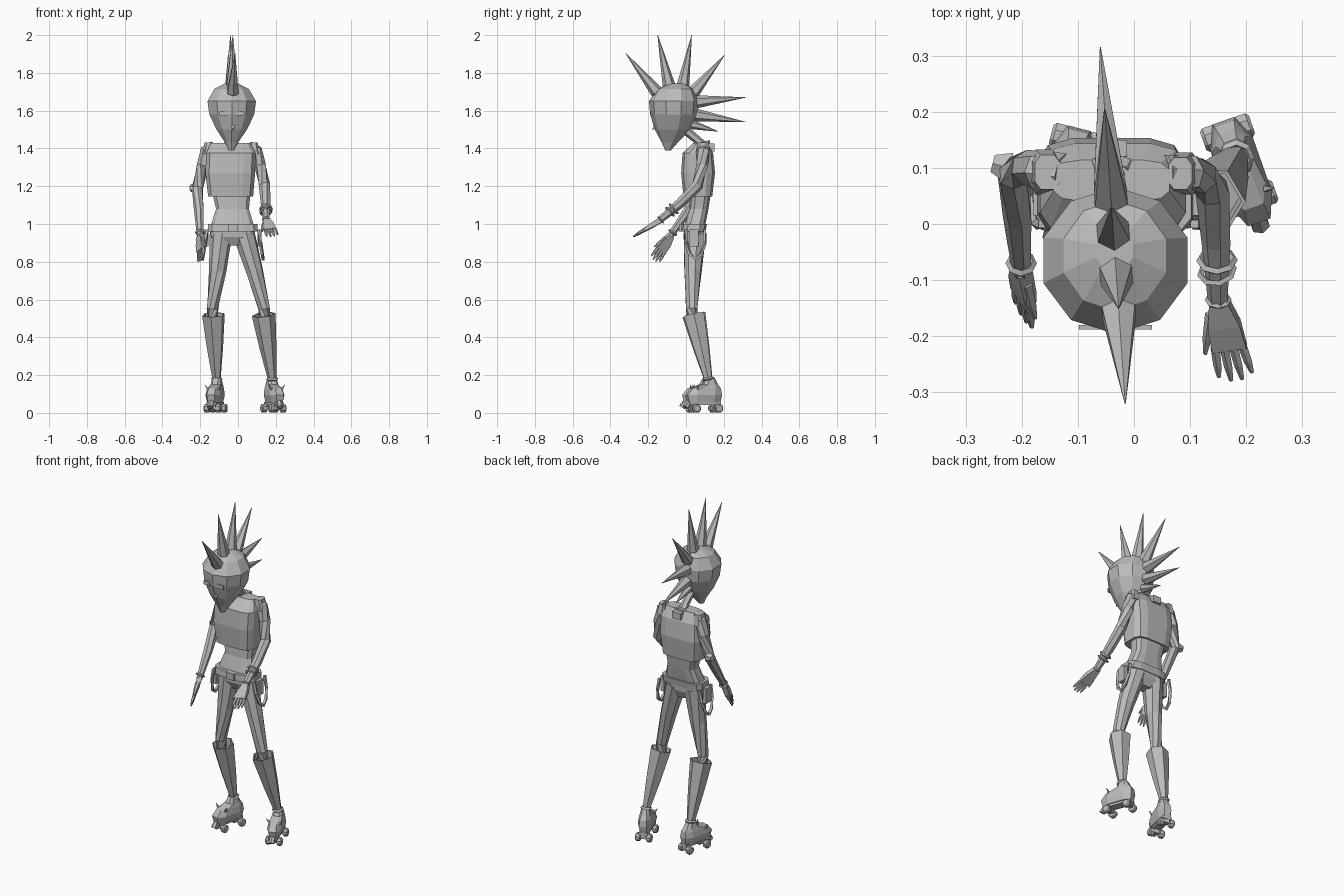
import bpy, bmesh
from math import sin, cos, pi, copysign
from mathutils import Vector, Matrix

if "Cube" in bpy.data.objects:
    bpy.data.objects.remove(bpy.data.objects["Cube"])

GREY = (0.5, 0.5, 0.5, 1)
mat = bpy.data.materials.new("plain_grey")
mat.use_nodes = True
mat.diffuse_color = GREY
mat.node_tree.nodes["Principled BSDF"].inputs["Base Color"].default_value = GREY


def skin(name, rings, matrix=None):
    """Bridge equal-sized rings of points and cap both ends."""
    bm = bmesh.new()
    loops = [[bm.verts.new(p) for p in ring] for ring in rings]
    n = len(loops[0])
    for a, b in zip(loops, loops[1:]):
        for i in range(n):
            j = (i + 1) % n
            bm.faces.new((a[i], a[j], b[j], b[i]))
    bm.faces.new(loops[0][::-1])
    bm.faces.new(loops[-1])
    if matrix:
        bm.transform(matrix)
    bmesh.ops.recalc_face_normals(bm, faces=bm.faces)
    mesh = bpy.data.meshes.new(name)
    bm.to_mesh(mesh)
    bm.free()
    mesh.materials.append(mat)
    ob = bpy.data.objects.new(name, mesh)
    bpy.context.collection.objects.link(ob)
    return ob


def loft(name, sections, n=10, power=1.0, matrix=None):
    """Level sections: z, x range, y range; a low power makes them boxy."""
    rings = []
    for z, x0, x1, y0, y1 in sections:
        ring = []
        for i in range(n):
            a = 2 * pi * (i + 0.5) / n
            c, s = (copysign(abs(v) ** power, v) for v in (cos(a), sin(a)))
            ring.append(((x0 + x1) / 2 + c * (x1 - x0) / 2,
                         (y0 + y1) / 2 + s * (y1 - y0) / 2, z))
        rings.append(ring)
    return skin(name, rings, matrix)


def circle(centre, axis, r, n):
    q = Vector(axis).to_track_quat('Z', 'Y')
    return [Vector(centre) + q @ Vector((r * cos(2 * pi * (i + .5) / n),
            r * sin(2 * pi * (i + .5) / n), 0)) for i in range(n)]


def rod(name, a, b, profile, n=6, matrix=None):
    """Straight turned part: profile of (fraction along a-b, radius)."""
    a, b = Vector(a), Vector(b)
    return skin(name, [circle(a.lerp(b, t), b - a, r, n) for t, r in profile], matrix)


def tube(name, pts, n=6):
    """Bent limb through (x, y, z, radius) points."""
    p = [Vector(q[:3]) for q in pts]
    last = len(p) - 1
    return skin(name, [circle(p[i], p[min(i + 1, last)] - p[max(i - 1, 0)], pts[i][3], n)
                       for i in range(last + 1)])


def box(name, centre, size, matrix=None):
    x, y, z = (v / 2 for v in size)
    m = (matrix or Matrix()) @ Matrix.Translation(centre)
    return skin(name, [[(-x, -y, h), (x, -y, h), (x, y, h), (-x, y, h)] for h in (-z, z)], m)


def bangle(name, centre, axis, radius, thick):
    rot = Vector(axis).to_track_quat('Z', 'Y').to_euler()
    bpy.ops.mesh.primitive_torus_add(location=centre, rotation=rot, major_segments=8,
                                     minor_segments=4, major_radius=radius, minor_radius=thick)
    bpy.context.object.name = name
    bpy.context.object.data.materials.append(mat)


# Head, nose and neck
loft("head", [(1.39, -.05, -.02, -.11, -.08), (1.435, -.073, .005, -.13, -.04),
              (1.5, -.118, .052, -.165, .022), (1.58, -.158, .092, -.19, .06),
              (1.65, -.168, .102, -.196, .066), (1.715, -.13, .062, -.155, .042),
              (1.745, -.07, .0, -.085, -.01)])
rod("nose", (-.027, -.145, 1.535), (-.026, -.178, 1.5), [(0, .024), (1, .003)], 4)
for side in (-1, 1):
    box(f"eye_{side}", (-.033 + .045 * side, -.184, 1.585), (.04, .008, .022))
tube("neck", [(-.04, .11, 1.39, .03), (-.038, .06, 1.445, .022), (-.035, -.02, 1.51, .024)], 6)
bangle("collar", (-.04, .09, 1.41), (0, -.6, .7), .036, .012)
box("collar_tab", (-.04, .135, 1.405), (.055, .03, .04))

# Crest of hair spikes: base y, base z, tip y, tip z, radius
for i, (y0, z0, y1, z1, r) in enumerate([
        (-.14, 1.68, -.32, 1.905, .034), (-.085, 1.71, -.15, 2.0, .033),
        (-.02, 1.71, .03, 2.0, .033), (.025, 1.68, .205, 1.895, .034),
        (.03, 1.645, .315, 1.67, .034), (.03, 1.58, .315, 1.54, .033),
        (.02, 1.53, .17, 1.49, .025)]):
    rod(f"hair_spike_{i + 1}", (-.038 - .07 * y0, y0, z0), (-.038 - .07 * y1, y1, z1),
        [(0, r * .7), (.1, r), (1, .001)], 6)

# Shirt, belly, belt and pelvis
loft("shirt", [(1.145, -.16, .082, -.015, .14), (1.27, -.175, .093, -.027, .155),
               (1.375, -.17, .095, -.02, .145), (1.43, -.145, .065, .04, .115)], 12, .5)
loft("belly", [(.98, -.15, .09, -.012, .1), (1.08, -.118, .06, .015, .12),
               (1.16, -.137, .068, .02, .132)], 12, .6)
loft("belt", [(.96, -.163, .108, -.028, .105), (1.0, -.16, .105, -.025, .112)], 12, .55)
box("belt_buckle", (-.028, -.03, .98), (.05, .014, .04))
loft("pelvis", [(.885, -.065, .015, .015, .08), (.93, -.145, .085, -.01, .1),
                (.97, -.152, .093, -.012, .102)], 12, .6)

# Hanging straps and pouches on both hips
for label, x, out in (("left", .108, 1), ("right", -.163, -1)):
    path = [(.0, .97), (.0, .90), (.02, .84), (.05, .815), (.08, .84), (.1, .90), (.098, .97)]
    tube(label + "_hip_strap",
         [(x + out * (.97 - z) * .16, y, z, .01) for y, z in path], 4)
    box(label + "_hip_pouch", (x + out * .005, .04, .925), (.022, .05, .09))

# Legs and flared boots with hollow tops
LEGS = {"right": ((-.09, -.108, -.135, -.132), (-.13, -.113)),
        "left": ((.03, .088, .139, .141), (.136, .182))}
for label, (xs, (top, ankle)) in LEGS.items():
    tube(label + "_leg", [(x, y, z, r) for x, (y, z, r) in zip(
        xs, ((.047, .95, .06), (.037, .75, .046), (.03, .55, .032), (.04, .46, .03)))], 8)
    rod(label + "_boot", (top, .042, .52), (ankle, .12, .17),
        [(.12, .048), (0, .056), (0, .063), (.5, .045), (.95, .024), (1, .024)], 6)
    bangle(label + "_ankle_cuff", (ankle, .118, .18), (0, .2, -1), .025, .008)


# Roller skates, modelled toe towards -y and then turned
def skate(label, x, y, turn):
    m = Matrix.Translation((x, y, 0)) @ Matrix.Rotation(turn, 4, 'Z')
    loft(label + "_skate_shoe", [(.055, -.033, .033, -.125, .06), (.095, -.042, .042, -.135, .068),
                                 (.13, -.036, .036, -.105, .062), (.15, -.03, .03, -.04, .045),
                                 (.185, -.023, .023, -.022, .026)], 8, .7, m)
    box(label + "_skate_plate", (0, -.03, .05), (.05, .17, .016), m)
    rod(label + "_toe_stop", (0, -.115, .06), (0, -.135, .03), [(0, .014), (1, .018)], 6, m)
    for end, wy in (("front", -.085), ("rear", .04)):
        box(f"{label}_{end}_truck", (0, wy, .034), (.03, .026, .03), m)
        for s in (-1, 1):
            rod(f"{label}_{end}_wheel_{s}", (s * .018, wy, .024), (s * .046, wy, .024),
                [(0, .02), (.2, .024), (.8, .024), (1, .018)], 8, m)
    for s in (-1, 1):
        rod(f"{label}_toe_spike_{s}", (s * .025, -.075, .12), (s * .045, -.08, .15),
            [(0, .01), (1, .001)], 4, m)


skate("left", .18, .125, .34)
skate("right", -.113, .11, -.25)


# Hands: a flat palm, four fingers and a thumb
def hand(label, wrist, tip, side, thumb):
    w, t = Vector(wrist), Vector(tip)
    d = t - w
    u = Vector(side)
    u = (u - u.project(d)).normalized()
    v = d.normalized().cross(u)
    rings = []
    for f, a, b in ((0, .016, .014), (.3, .029, .013), (.58, .031, .009)):
        rings.append([w + d * f + u * a * p + v * b * q
                      for p, q in ((-1, -1), (1, -1), (1, 1), (-1, 1))])
    skin(label + "_palm", rings)
    for i in range(4):
        k = i - 1.5
        reach = .98 - abs(k) * .06
        rod(f"{label}_finger_{i + 1}", w + d * .54 + u * k * .016, w + d * reach + u * k * .02,
            [(0, .009), (.6, .008), (1, .004)], 5)
    rod(label + "_thumb", w + d * .15 + u * thumb * .018, w + d * .6 + u * thumb * .045,
        [(0, .011), (.6, .009), (1, .004)], 5)


# Arms with shoulder caps
tube("left_arm", [(.055, .09, 1.405, .036), (.095, .09, 1.385, .036), (.118, .085, 1.31, .032),
                  (.14, .06, 1.205, .031), (.147, -.03, 1.11, .027), (.15, -.14, 1.02, .018)], 7)
tube("right_arm", [(-.125, .09, 1.405, .036), (-.165, .095, 1.385, .036), (-.188, .1, 1.31, .032),
                   (-.215, .09, 1.19, .03), (-.207, .01, 1.07, .026), (-.2, -.085, .935, .017)], 7)
loft("left_shoulder_cap", [(1.37, .06, .118, .05, .13), (1.432, .06, .105, .06, .12)], 8, .7)
loft("right_shoulder_cap", [(1.37, -.19, -.13, .05, .135), (1.432, -.178, -.13, .06, .125)], 8, .7)
rod("right_elbow_pad", (-.222, .1, 1.19), (-.252, .108, 1.19), [(0, .032), (1, .018)], 6)
hand("left", (.15, -.135, 1.02), (.185, -.285, .93), (1, -.1, 0), -1)
hand("right", (-.2, -.08, .94), (-.196, -.172, .8), (.35, -.8, -.1), 1)

# Wrist jewellery
bangle("left_bangle_upper", (.148, -.065, 1.08), (.02, -.75, -.66), .03, .007)
bangle("left_bangle_lower", (.148, -.085, 1.065), (.15, -.7, -.7), .03, .006)
bangle("left_wrist_cuff", (.15, -.135, 1.022), (0, -.77, -.63), .018, .006)
bangle("right_wrist_cuff", (-.201, -.07, .955), (0, -.58, -.82), .021, .007)
